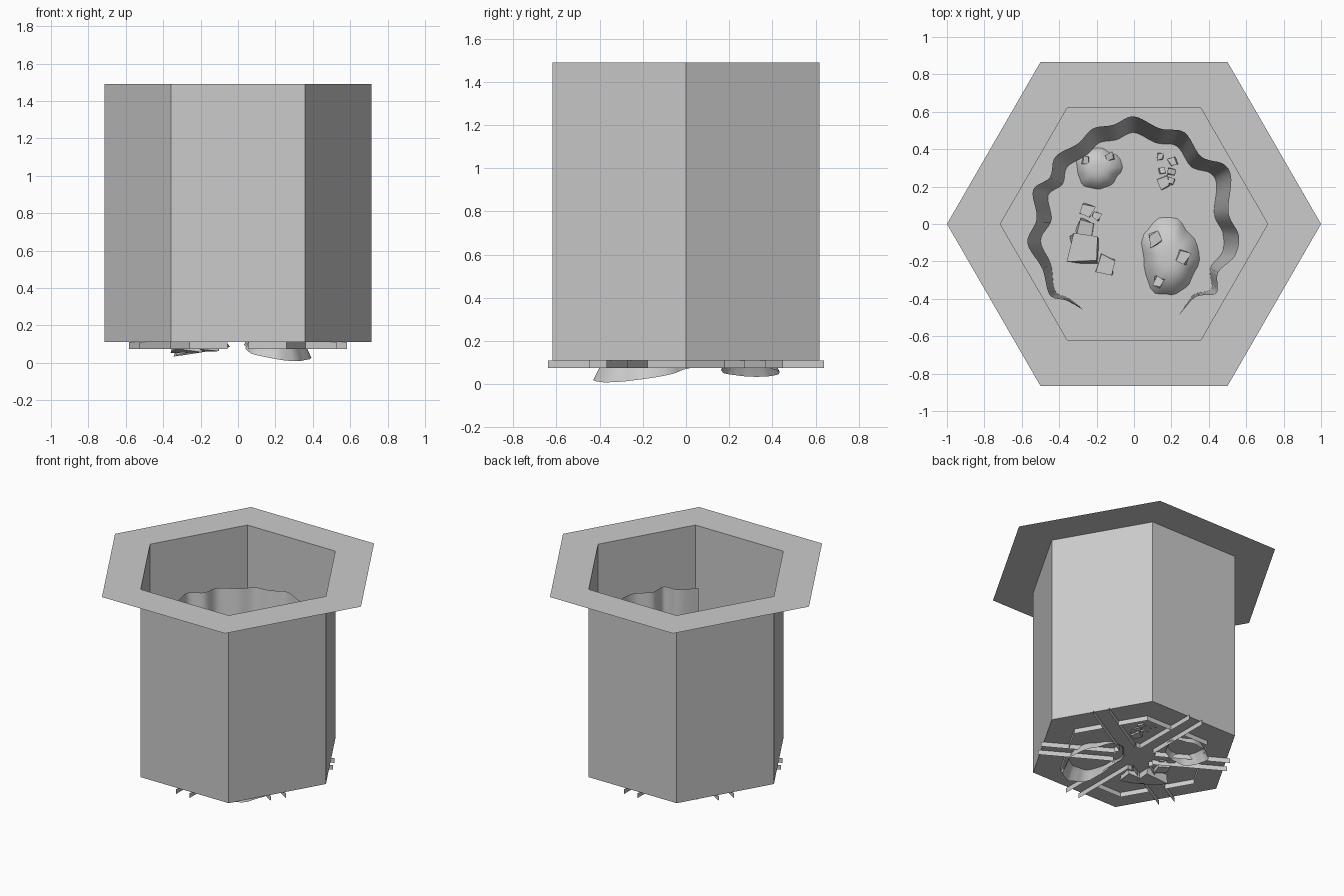
import bpy, bmesh, math, random
from mathutils import Vector, Matrix

if "Cube" in bpy.data.objects:
    bpy.data.objects.remove(bpy.data.objects["Cube"])

random.seed(4)
FLOOR, TOP = 0.11, 1.49
R_IN, R_OUT = 0.715, 1.0


def make(name, verts, faces, smooth=False):
    mesh = bpy.data.meshes.new(name)
    mesh.from_pydata([tuple(v) for v in verts], [], faces)
    ob = bpy.data.objects.new(name, mesh)
    bpy.context.collection.objects.link(ob)
    if smooth:
        for p in mesh.polygons:
            p.use_smooth = True
    return ob


def hexagon(r, z):
    return [Vector((r * math.cos(k * math.pi / 3), r * math.sin(k * math.pi / 3), z)) for k in range(6)]


def bridge(n, a, b, closed=True):
    return [(a + i, a + (i + 1) % n, b + (i + 1) % n, b + i) for i in range(n if closed else n - 1)]


# Hexagonal shaft with a floor, and the flat rim around its mouth
make("shaft_wall", hexagon(R_IN, FLOOR) + hexagon(R_IN, TOP), bridge(6, 6, 0))
make("shaft_floor", hexagon(R_IN, FLOOR), [tuple(range(6))])
make("top_rim", hexagon(R_OUT, TOP) + hexagon(R_IN, TOP), bridge(6, 0, 6))

# Thin ribs on the floor: six paired spokes, ring segments and clipped sector tips
verts, faces = [], []


def rib(p, q, rot):
    m = Matrix.Rotation(rot, 3, 'Z')
    i = len(verts)
    for z in (0.075, FLOOR):
        verts.extend([m @ Vector((*p, z)), m @ Vector((*q, z))])
    faces.append((i, i + 1, i + 3, i + 2))


W = 0.055
for k in range(6):
    a = math.radians(60 * k)
    for s in (-1, 1):
        rib((s * W, 0.13), (s * W, 0.64), a)
        rib((s * W, 0.45), (s * 0.26, 0.45), a)
    rib((W, 0.13), (0.09, 0.13), a)
make("floor_ribs", verts, faces)

# Wavy inner curtain, open at the front and flaring upward
path = [(.24, -.49), (.33, -.39), (.44, -.37), (.45, -.26), (.54, -.17), (.56, -.06), (.505, .06),
        (.52, .24), (.48, .32), (.36, .36), (.27, .49), (.14, .51), (0, .575), (-.11, .53), (-.22, .51),
        (-.30, .43), (-.42, .36), (-.45, .25), (-.54, .18), (-.52, .03), (-.57, -.1), (-.49, -.24),
        (-.45, -.38), (-.36, -.41), (-.27, -.46)]
P = [Vector(p) for p in path]
P = [P[0]] + P + [P[-1]]
pts = []
for a, b, c, d in zip(P, P[1:], P[2:], P[3:]):
    for i in range(6):
        t = i / 6
        pts.append(0.5 * (2 * b + (c - a) * t + (2 * a - 5 * b + 4 * c - d) * t * t
                          + (3 * b - a - 3 * c + d) * t ** 3))
pts.append(P[-1])
n = len(pts)
rows = 5
verts, faces = [], []
for j in range(rows):
    f = j / (rows - 1)
    for i, p in enumerate(pts):
        taper = min(1, 5 * min(i, n - 1 - i) / n)
        q = p * (1 - 0.15 * taper * (1 - f))
        verts.append((q.x, q.y, FLOOR + f))
for j in range(rows - 1):
    faces += bridge(n, (j + 1) * n, j * n, closed=False)
make("wavy_curtain", verts, faces, smooth=True)


# Earth mounds: irregular domes whose hanging rim tilts below the floor
def mound(name, cx, cy, rx, ry, top, rim):
    seg, rings = 32, 8
    verts, faces = [(cx, cy, top)], []
    ph = [random.uniform(0, 6.28) for _ in range(3)]
    for j in range(1, rings + 1):
        t = j / rings
        for i in range(seg):
            a = 2 * math.pi * i / seg
            k = t * (1 + t * (0.06 * math.sin(3 * a + ph[0]) + 0.04 * math.sin(5 * a + ph[1])
                              + 0.03 * math.sin(9 * a + ph[2])))
            low = rim(math.cos(a), math.sin(a))
            verts.append((cx + rx * k * math.cos(a), cy + ry * k * math.sin(a),
                          low + (top - low) * (1 - t ** 3)))
    faces += [(0, 1 + i, 1 + (i + 1) % seg) for i in range(seg)]
    for j in range(rings - 1):
        faces += bridge(seg, 1 + (j + 1) * seg, 1 + j * seg)[::1]
    faces = faces[:seg] + [f[::-1] for f in faces[seg:]]
    faces = faces[:seg] + [f[::-1] for f in faces[seg:]]
    make(name, verts, faces, smooth=True)


mound("large_mound", 0.20, -0.19, 0.175, 0.24, 0.20,
      lambda c, s: max(0.0, 0.055 - 0.03 * c + 0.035 * s))
mound("small_mound", -0.20, 0.30, 0.145, 0.135, 0.17,
      lambda c, s: 0.06 + 0.025 * c - 0.005 * s)


# Loose angular stones
def stone(name, x, y, z, s):
    bm = bmesh.new()
    bmesh.ops.create_cube(bm, size=s)
    for v in bm.verts:
        v.co += Vector([random.uniform(-0.18, 0.18) * s for _ in range(3)])
        v.co.z *= 0.8
    bmesh.ops.rotate(bm, verts=bm.verts, matrix=Matrix.Rotation(random.uniform(-0.4, 0.4), 3, 'Z'))
    bmesh.ops.translate(bm, verts=bm.verts, vec=(x, y, z))
    mesh = bpy.data.meshes.new(name)
    bm.to_mesh(mesh)
    bm.free()
    bpy.context.collection.objects.link(bpy.data.objects.new(name, mesh))


stones = [(-.275, -.135, .12, .14), (-.26, -.02, .12, .075), (-.25, .075, .12, .055), (-.20, .045, .12, .04),
          (-.145, -.215, .1, .08), (.14, .36, .115, .03), (.21, .33, .115, .04), (.15, .285, .115, .03),
          (.20, .28, .115, .035), (.16, .22, .115, .055), (.20, .23, .115, .035),
          (.11, -.08, .185, .06), (.26, -.175, .195, .06), (.13, -.31, .185, .05),
          (-.26, .34, .16, .035), (-.13, .36, .155, .035)]
for i, s in enumerate(stones):
    stone(f"stone_{i + 1}", *s)
